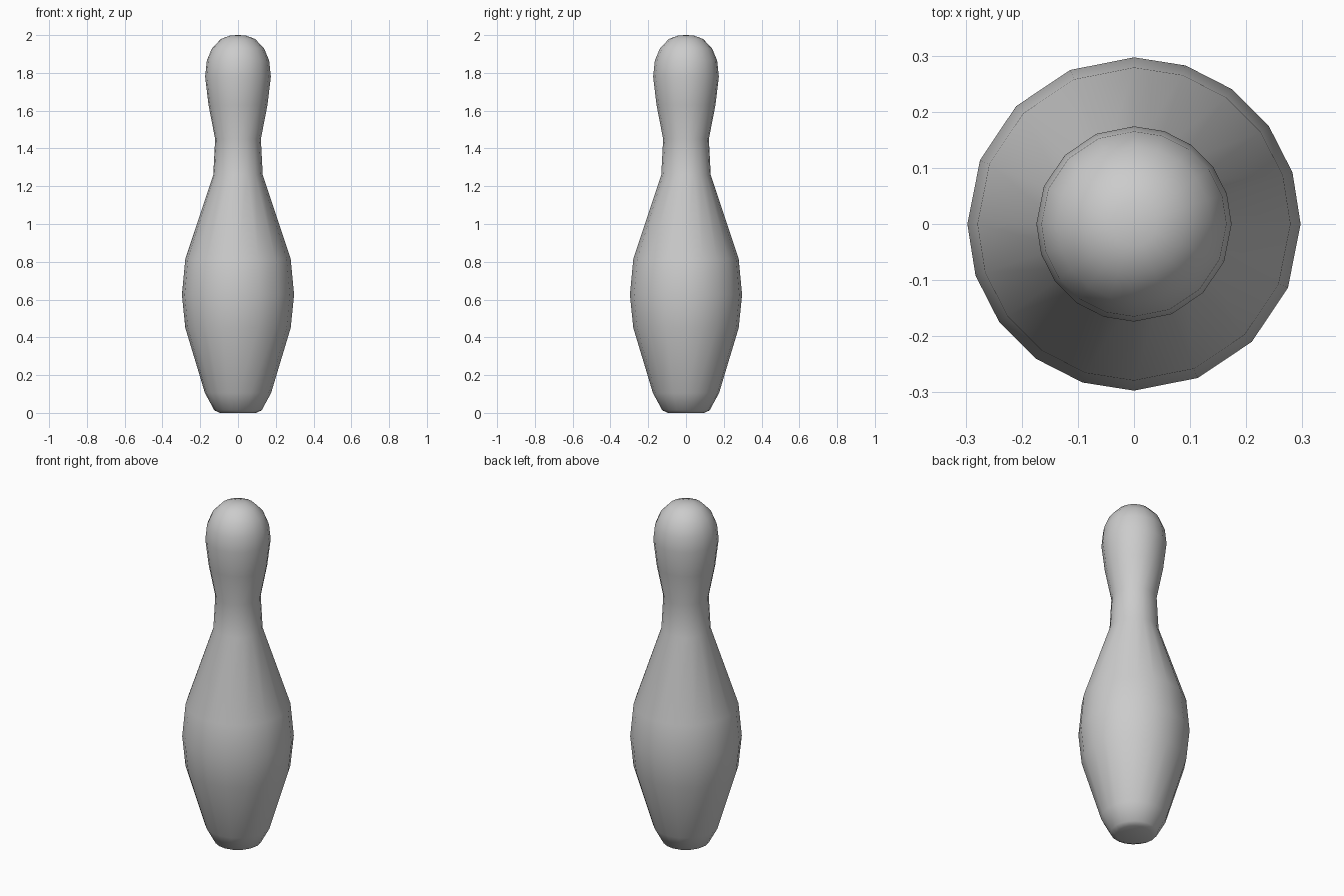
import bpy, bmesh
from math import radians, cos, sin

if "Cube" in bpy.data.objects:
    bpy.data.objects.remove(bpy.data.objects["Cube"])

# Silhouette (radius, height), bottom to top
profile = [(0.095, 0.0), (0.125, 0.013), (0.175, 0.105), (0.279, 0.45),
           (0.297, 0.625), (0.279, 0.815), (0.131, 1.26), (0.121, 1.45),
           (0.156, 1.63), (0.174, 1.78), (0.165, 1.865), (0.138, 1.93),
           (0.09, 1.98), (0.04, 1.998)]

# 18 sides: opposite quadrants alternate between 5 and 4 segments
angles = []
for quadrant, count in enumerate((5, 4, 5, 4)):
    angles += [radians(90 * (quadrant + i / count)) for i in range(count)]
n = len(angles)

# Pin body turned from the profile
bm = bmesh.new()
rings = [[bm.verts.new((r * cos(a), r * sin(a), z)) for a in angles]
         for r, z in profile]
for low, high in zip(rings, rings[1:]):
    for i in range(n):
        j = (i + 1) % n
        bm.faces.new((low[i], low[j], high[j], high[i]))

# Flat base and closed crown
bm.faces.new(rings[0][::-1])
tip = bm.verts.new((0, 0, 2.0))
for i in range(n):
    bm.faces.new((rings[-1][i], rings[-1][(i + 1) % n], tip))
for f in bm.faces:
    f.smooth = True

mesh = bpy.data.meshes.new("pin_body")
bm.to_mesh(mesh)
bm.free()
bpy.context.collection.objects.link(bpy.data.objects.new("pin_body", mesh))
